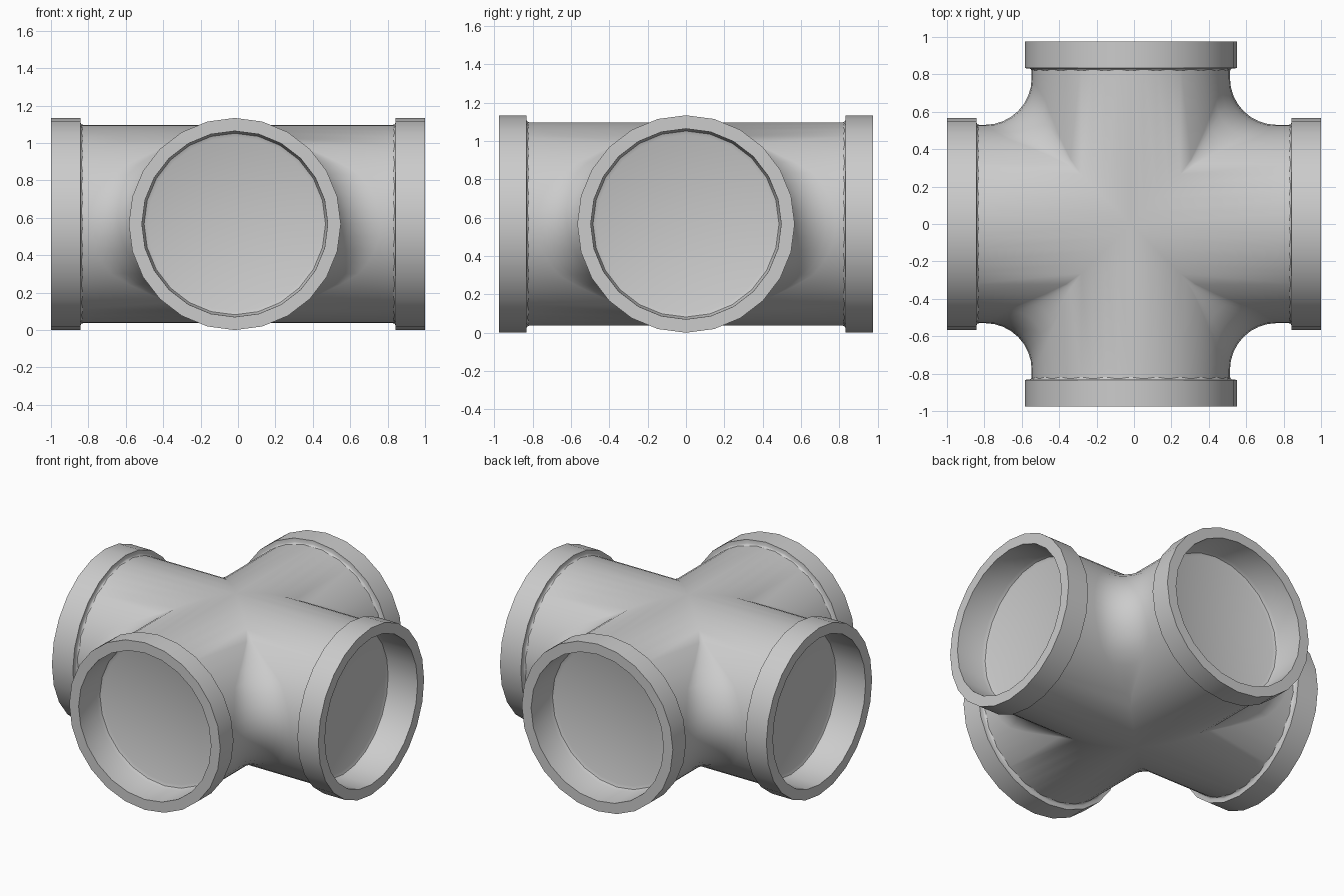
import bpy, bmesh, math
from mathutils import Vector

if "Cube" in bpy.data.objects:
    bpy.data.objects.remove(bpy.data.objects["Cube"])

R = 0.53          # pipe radius
ZC = 0.567        # axis height
XC = -0.017       # x position of the front-back pipe
SEG = 24


def finish(bm, name, angle=None):
    bmesh.ops.remove_doubles(bm, verts=bm.verts, dist=0.0005)
    bmesh.ops.recalc_face_normals(bm, faces=bm.faces)
    me = bpy.data.meshes.new(name)
    bm.to_mesh(me)
    bm.free()
    ob = bpy.data.objects.new(name, me)
    bpy.context.collection.objects.link(ob)
    bpy.ops.object.select_all(action='DESELECT')
    ob.select_set(True)
    bpy.context.view_layer.objects.active = ob
    if angle:
        bpy.ops.object.shade_smooth_by_angle(angle=math.radians(angle))
    else:
        bpy.ops.object.shade_smooth()
    return ob


def skin(bm, rows):
    grid = [[bm.verts.new(p) for p in row] for row in rows]
    for a, b in zip(grid, grid[1:]):
        for i in range(len(a) - 1):
            bm.faces.new((a[i], a[i + 1], b[i + 1], b[i]))


def blend_radius(h):
    # corner fillet: full at mid height, fading out toward top and bottom
    h = abs(h)
    if h < 0.28:
        return 0.25 - 0.05 * (h / 0.28) ** 2
    return 0.2 * max(0.0, (0.44 - h) / 0.16)


# Crossing pipes with blended corners: one swept sheet per quadrant
bm = bmesh.new()
for sx in (1, -1):
    for sy in (1, -1):
        rows = []
        for k in range(SEG + 1):
            t = math.pi * (k / SEG - 0.5)
            w, h = R * math.cos(t), R * math.sin(t)
            f = blend_radius(h)
            path = [(0.90 - sx * XC, w)]
            for j in range(9):
                a = math.pi / 2 * j / 8
                path.append((w + f - f * math.sin(a), w + f - f * math.cos(a)))
            path.append((w, 0.88))
            rows.append([Vector((XC + sx * x, sy * y, ZC + h)) for x, y in path])
        skin(bm, rows)
finish(bm, "cross_pipe_body")


# Socket collars: lathed profile of (radius, depth from the open end)
def collar(name, axis, end, offset, width):
    profile = [(0, 0.22), (0.465, 0.22), (0.485, 0.212), (0.494, 0.19),
               (0.497, 0), (0.567, 0), (0.567, width),
               (0.542, width + 0.001), (0.534, width + 0.006), (0.528, width + 0.02)]
    side = Vector((-axis.y, axis.x, 0))
    bm = bmesh.new()
    rows = []
    for k in range(SEG + 1):
        a = 2 * math.pi * k / SEG
        out = side * math.sin(a) + Vector((0, 0, math.cos(a)))
        rows.append([Vector((offset, 0, ZC)) + axis * (end - d) + out * r
                     for r, d in profile])
    skin(bm, rows)
    finish(bm, name, 35)


for s, lr, fb in ((1, "right", "back"), (-1, "left", "front")):
    collar(lr + "_collar", Vector((s, 0, 0)), 1.0, 0, 0.157)
    collar(fb + "_collar", Vector((0, s, 0)), 0.975, XC, 0.142)
